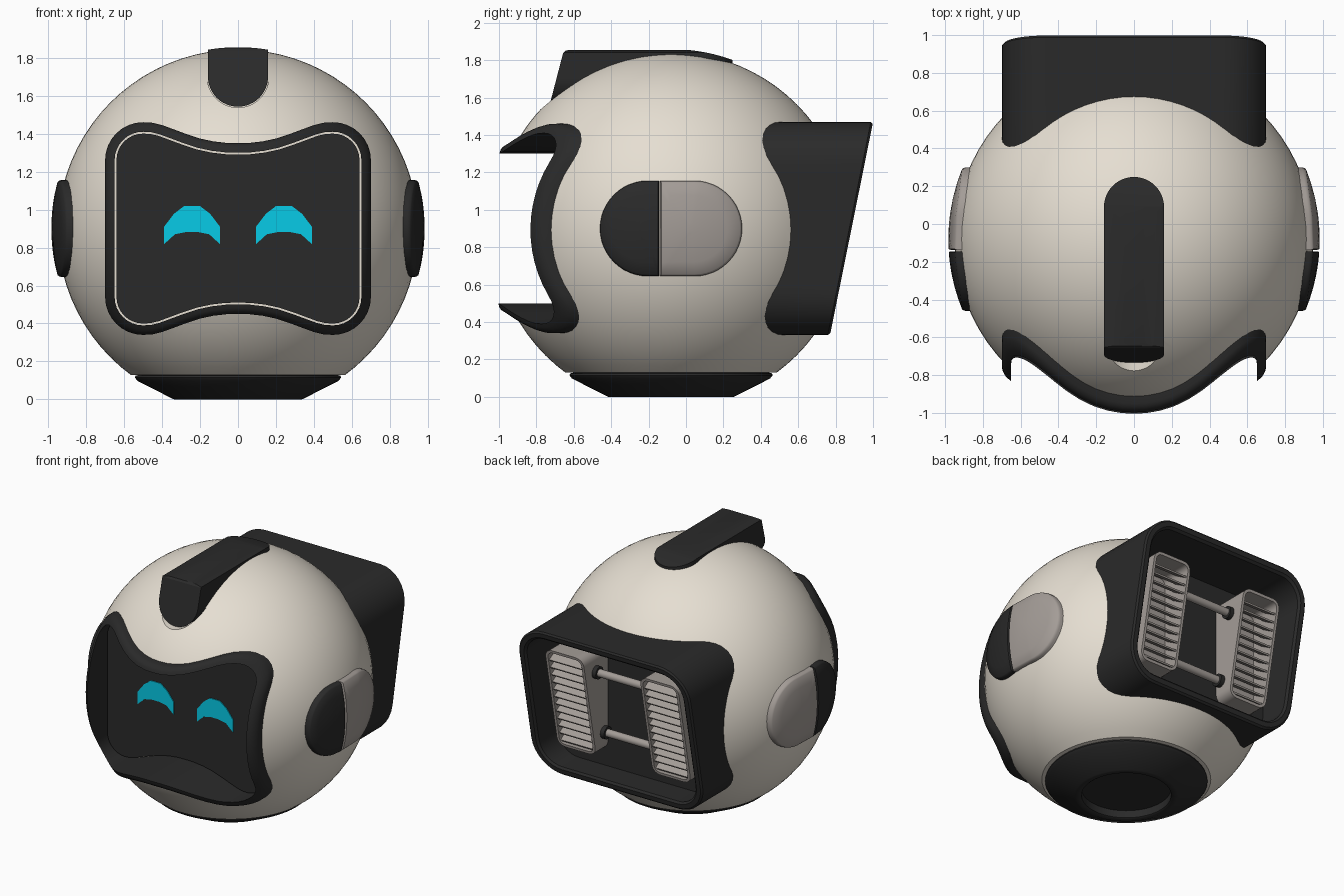
import bpy, bmesh, math
from mathutils import Matrix, Vector

if "Cube" in bpy.data.objects:
    bpy.data.objects.remove(bpy.data.objects["Cube"])

CY, CZ, R = -0.08, 0.893, 0.95      # body sphere centre and radius
MID = 0.90                          # height of face, pods and rear box
SCREEN_Y, FLOOR_Y = -0.61, 0.58


def material(name, rgb):
    m = bpy.data.materials.new(name)
    m.diffuse_color = (*rgb, 1)
    m.use_nodes = True
    m.node_tree.nodes["Principled BSDF"].inputs["Base Color"].default_value = m.diffuse_color
    return m


SHELL = material("warm_white", (0.79, 0.735, 0.645))
DARK = material("charcoal", (0.023, 0.023, 0.023))
GREY = material("warm_grey", (0.37, 0.335, 0.31))
CYAN = material("cyan", (0.002, 0.60, 0.80))


def finish(name, bm, mat, angle=35):
    bmesh.ops.recalc_face_normals(bm, faces=bm.faces)
    me = bpy.data.meshes.new(name)
    bm.to_mesh(me)
    bm.free()
    me.materials.append(mat)
    ob = bpy.data.objects.new(name, me)
    bpy.context.collection.objects.link(ob)
    smooth(ob, angle)
    return ob


def smooth(ob, angle):
    bpy.ops.object.select_all(action='DESELECT')
    ob.select_set(True)
    bpy.context.view_layer.objects.active = ob
    bpy.ops.object.shade_smooth_by_angle(angle=math.radians(angle))


def loft(name, loops, mat, caps=True, ring=False):
    """Skin equal-length closed loops; ring joins the last to the first."""
    bm = bmesh.new()
    rows = [[bm.verts.new(p) for p in lp] for lp in loops]
    n = len(rows[0])
    pairs = list(zip(rows, rows[1:])) + ([(rows[-1], rows[0])] if ring else [])
    for a, b in pairs:
        for i in range(n):
            j = (i + 1) % n
            bm.faces.new((a[i], a[j], b[j], b[i]))
    if caps and not ring:
        bm.faces.new(rows[0])
        bm.faces.new(rows[-1])
    return finish(name, bm, mat)


def boolean(ob, cutter, op):
    mod = ob.modifiers.new("cut", 'BOOLEAN')
    mod.operation, mod.object, mod.solver = op, cutter, 'EXACT'
    bpy.context.view_layer.objects.active = ob
    bpy.ops.object.modifier_apply(modifier=mod.name)
    bpy.data.objects.remove(cutter)


def arc(cx, cy, r, a0, a1, n):
    return [(cx + r * math.cos(math.radians(a0 + (a1 - a0) * i / n)),
             cy + r * math.sin(math.radians(a0 + (a1 - a0) * i / n))) for i in range(n + 1)]


def offset(pts, d):
    """Move an anticlockwise 2D outline inward by d."""
    out = []
    for i, p in enumerate(pts):
        t = (Vector(pts[(i + 1) % len(pts)]) - Vector(pts[i - 1])).normalized()
        out.append((p[0] - t.y * d, p[1] + t.x * d))
    return out


def four_way(q):
    """Mirror a quadrant running from the +u axis to the +v axis."""
    top = q + [(-u, v) for u, v in reversed(q[:-1])]
    return top + [(u, -v) for u, v in reversed(top[1:-1])]


def depth(u, v):
    """Half depth of the body sphere at x=u and height v above MID."""
    return math.sqrt(max(R * R - u * u - (v + MID - CZ) ** 2, 0.0))


def at(pts, fy):
    return [(u, fy(u, v) if callable(fy) else fy, MID + v) for u, v in pts]


def rounded_rect(w, h, r, n=8):
    side = [(w, (h - r) * i / 6) for i in range(6)]
    top = [((w - r) * i / 6, h) for i in range(5, -1, -1)]
    return four_way(side + arc(w - r, h - r, r, 0, 90, n) + top)


# body sphere, flattened at the bottom
bm = bmesh.new()
bmesh.ops.create_uvsphere(bm, u_segments=72, v_segments=40, radius=R,
                          matrix=Matrix.Translation((0, CY, CZ)))
cut = bmesh.ops.bisect_plane(bm, geom=bm.verts[:] + bm.edges[:] + bm.faces[:],
                             plane_co=(0, 0, 0.13), plane_no=(0, 0, 1), clear_inner=True)
bmesh.ops.holes_fill(bm, edges=[e for e in cut["geom_cut"] if isinstance(e, bmesh.types.BMEdge)])
body = finish("body", bm, SHELL)

# face outline: straight sides, round corners, dipped top and bottom
quad = [(0.70, 0.36 * i / 6) for i in range(6)] + arc(0.50, 0.36, 0.20, 0, 90, 8) + [
    (0.45, 0.557), (0.40, 0.545), (0.34, 0.523), (0.27, 0.497),
    (0.20, 0.474), (0.13, 0.459), (0.06, 0.451), (0, 0.45)]
face = four_way(quad)
inner = offset(face, 0.05)
box = rounded_rect(0.70, 0.57, 0.23)
u_front = lambda r: arc(0, 1.70, r, 180, 360, 24) + [
    (r, 1.842), (0.11, 1.849), (0.05, 1.854), (-0.05, 1.854), (-0.11, 1.849), (-r, 1.842)]


def rear(u, v):
    return 0.885 + v * 0.202         # slanted back plane


# clear the body behind the screen, inside the rear box and ahead of the fin
mid = offset(face, 0.03)
boolean(body, loft("screen_cutter", [at(mid, -1.3), at(mid, SCREEN_Y + 0.04)], SHELL), 'DIFFERENCE')
mid = offset(box, 0.03)
boolean(body, loft("box_cutter", [at(mid, FLOOR_Y - 0.01), at(mid, 1.3)], SHELL), 'DIFFERENCE')
boolean(body, loft("fin_cutter", [[(x, y, z) for x, z in u_front(0.163)] for y in (-1, -0.6)], SHELL),
        'DIFFERENCE')
smooth(body, 35)

# face frame that follows the sphere
section = [(0, 0.04), (0, -0.038), (0.006, -0.052), (0.016, -0.061), (0.03, -0.063), (0.05, -0.059)]
loops = [at(offset(face, d), lambda u, v, o=o: CY - depth(u, v) + o) for d, o in section]
loft("face_frame", loops + [at(inner, SCREEN_Y + 0.035)], DARK, ring=True)

# recessed screen, with a light strip deep in the gap around it
pane = offset(face, 0.060)
loft("screen", [at(pane, SCREEN_Y), at(pane, SCREEN_Y + 0.035)], DARK)
loft("screen_gap", [at(offset(face, d), SCREEN_Y + y)
                    for d, y in ((0.045, 0.03), (0.065, 0.03), (0.065, 0.036), (0.045, 0.036))],
     SHELL, ring=True)

# arched eyes
half = [(0.147, -0.082), (0.147, 0.01), (0.095, 0.078), (0.04, 0.12)]
under = [(-0.09, -0.03), (-0.03, -0.018), (0.03, -0.018), (0.09, -0.03)]
eye = half + [(-u, v) for u, v in reversed(half)] + under
for s, side in ((-1, "left"), (1, "right")):
    pts = [(u + s * 0.242, v) for u, v in eye]
    loft("eye_" + side, [at(pts, SCREEN_Y - 0.006), at(pts, SCREEN_Y + 0.002)], CYAN)

# hollow rear box with slanted opening
loft("rear_box", [at(box, lambda u, v: CY + depth(u, v) - 0.05),
                  at(box, lambda u, v: rear(u, v) - 0.012),
                  at(offset(box, 0.012), rear), at(offset(box, 0.045), rear),
                  at(offset(box, 0.06), lambda u, v: rear(u, v) - 0.015),
                  at(offset(box, 0.06), FLOOR_Y)], DARK)

# louvred vent columns inside the box
VX, VW = 0.388, 0.157
for s, side in ((-1, "left"), (1, "right")):
    col = [(u + s * VX, v) for u, v in rounded_rect(VW, 0.385, 0.06, 4)]
    lip = lambda u, v: rear(u, v) - 0.09
    loft("vent_column_" + side, [at(col, FLOOR_Y - 0.01), at(col, lip),
                                 at(offset(col, 0.02), lip),
                                 at(offset(col, 0.02), FLOOR_Y + 0.04)], GREY)
    bm = bmesh.new()
    for i in range(12):
        v = -0.32 + 0.64 * i / 11
        m = (Matrix.Translation((s * VX, rear(0, v) - 0.155, MID + v))
             @ Matrix.Rotation(math.radians(-30), 4, 'X')
             @ Matrix.Diagonal((2 * VW - 0.03, 0.11, 0.012, 1)))
        bmesh.ops.create_cube(bm, size=1, matrix=m)
    finish("vent_slats_" + side, bm, GREY)


def rod(name, x0, x1, y, z, r, mat):
    ring = arc(y, z, r, 0, 345, 23)
    loft(name, [[(x, a, b) for a, b in ring] for x in (x0, x1)], mat)


# cross rods with dark collars
for v, lvl in ((-0.24, "lower"), (0.24, "upper")):
    y = rear(0, v) - 0.21
    rod("cross_rod_" + lvl, -0.24, 0.24, y, MID + v, 0.028, GREY)
    for s, side in ((-1, "left"), (1, "right")):
        rod("rod_collar_%s_%s" % (lvl, side), s * 0.24, s * 0.20, y, MID + v, 0.045, DARK)

# side pods: dark front half and grey rear half
RP = 0.983


def pod(name, ax, flat, sgn, s, mat):
    a0 = -90 if sgn > 0 else 90
    pts = arc(ax, 0, 0.255, a0, a0 + 180, 24)
    end = pts[-1][1]
    pts += [(flat, end * (1 - i / 4)) for i in range(9)]
    cx = (ax + flat) / 2 + sgn * 0.08
    loops = [[(s * 0.80, y, MID + z) for y, z in pts]]
    for t, drop in ((1, 0.016), (0.985, 0.005), (0.96, 0), (0.7, 0), (0.4, 0), (0.1, 0)):
        ring = [(cx + (y - cx) * t, z * t) for y, z in pts]
        loops.append([(s * (math.sqrt(RP * RP - (y - CY) ** 2 - z * z) - drop), y, MID + z)
                      for y, z in ring])
    loft(name, loops, mat)


for s, side in ((-1, "left"), (1, "right")):
    pod("pod_front_" + side, -0.205, -0.145, -1, s, DARK)
    pod("pod_rear_" + side, 0.045, -0.138, 1, s, GREY)

# top fin: side profile trimmed by a U front and a round rear end
prof = [(-0.745, 1.50), (-0.657, 1.838), (-0.645, 1.85), (-0.62, 1.856), (-0.3, 1.856)]
prof += [(y, CZ + math.sqrt(0.966 ** 2 - (y - CY) ** 2)) for y in [i * 0.03 for i in range(11)]]
prof += [(0.30, 1.50)]
fin = loft("top_fin", [[(x, y, z) for y, z in prof] for x in (-0.3, 0.3)], DARK)
plan = arc(0, 0.09, 0.159, 0, 180, 24) + [(-0.159, -0.9), (0.159, -0.9)]
boolean(fin, loft("front_trim", [[(x, y, z) for x, z in u_front(0.158)] for y in (-1, 0.5)], DARK),
        'INTERSECT')
boolean(fin, loft("plan_trim", [[(x, y, z) for x, y in plan] for z in (1.3, 2.1)], DARK), 'INTERSECT')
smooth(fin, 25)

# base foot with a shallow round recess
foot = [(0.50, 0.135), (0.54, 0.125), (0.543, 0.115), (0.53, 0.098), (0.345, 0.004), (0.335, 0),
        (0.31, 0), (0.30, 0.006), (0.30, 0.06)]
loft("base_foot", [[(x, y, z) for x, y in arc(0, CY, r, 0, 354.375, 63)] for r, z in foot], DARK)
